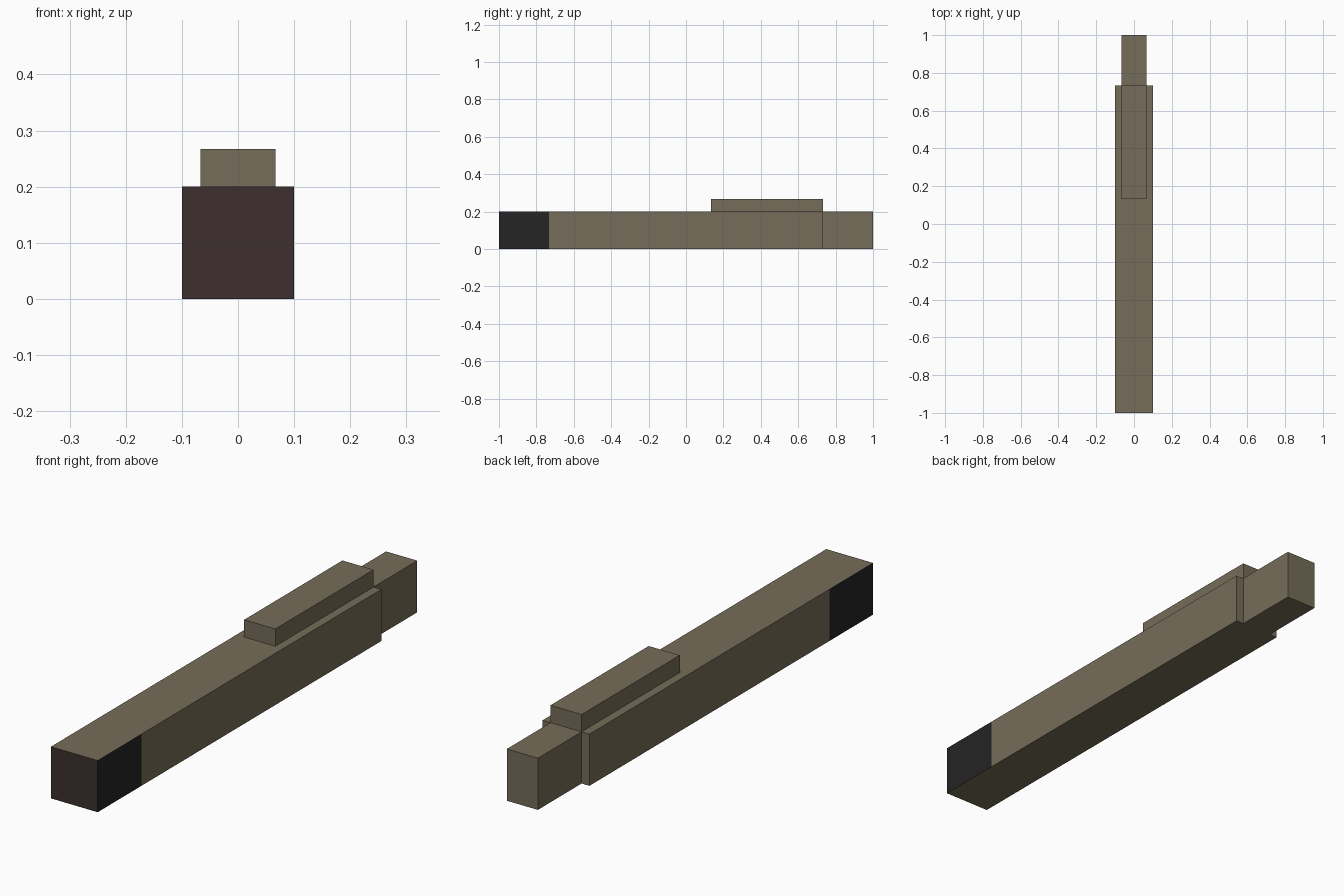
import bpy
import bmesh
from mathutils import Matrix, Vector

default = bpy.data.objects.get("Cube")
if default:
    bpy.data.objects.remove(default, do_unlink=True)


def material(name, rgb):
    mat = bpy.data.materials.new(name)
    mat.use_nodes = True
    color = (*rgb, 1)
    mat.diffuse_color = color
    shader = mat.node_tree.nodes["Principled BSDF"]
    shader.inputs["Base Color"].default_value = color
    shader.inputs["Roughness"].default_value = 0.8
    return mat


olive = material("olive brown", (0.181, 0.153, 0.100))
black = material("soft black", (0.018, 0.018, 0.018))
maroon = material("dark maroon", (0.048, 0.028, 0.029))


def box(name, width, y_range, z_range, mats, cut_y=None):
    """Box centred on x, optionally split across its length for a coloured tip."""
    (y0, y1), (z0, z1) = y_range, z_range
    bm = bmesh.new()
    place = Matrix.Translation((0, (y0 + y1) / 2, (z0 + z1) / 2))
    size = Matrix.Diagonal((width, y1 - y0, z1 - z0, 1))
    bmesh.ops.create_cube(bm, size=1, matrix=place @ size)
    if cut_y is not None:
        bmesh.ops.bisect_plane(bm, geom=bm.verts[:] + bm.edges[:] + bm.faces[:],
                               plane_co=Vector((0, cut_y, 0)),
                               plane_no=Vector((0, 1, 0)))
        bm.normal_update()
        # Tip: maroon end face, black sides, plain top and bottom
        for face in bm.faces:
            if face.normal.y < -0.9:
                face.material_index = 2
            elif abs(face.normal.x) > 0.9 and face.calc_center_median().y < cut_y:
                face.material_index = 1
    mesh = bpy.data.meshes.new(name)
    bm.to_mesh(mesh)
    bm.free()
    for mat in mats:
        mesh.materials.append(mat)
    obj = bpy.data.objects.new(name, mesh)
    bpy.context.collection.objects.link(obj)
    return obj


# Long main bar with the coloured front tip
box("main_bar", 0.2, (-1, 0.733), (0, 0.2), [olive, black, maroon], cut_y=-0.733)
# Narrow plug at the back
box("rear_plug", 0.133, (0.733, 1), (0, 0.2), [olive])
# Raised block on top
box("top_block", 0.133, (0.133, 0.733), (0.2, 0.267), [olive])
